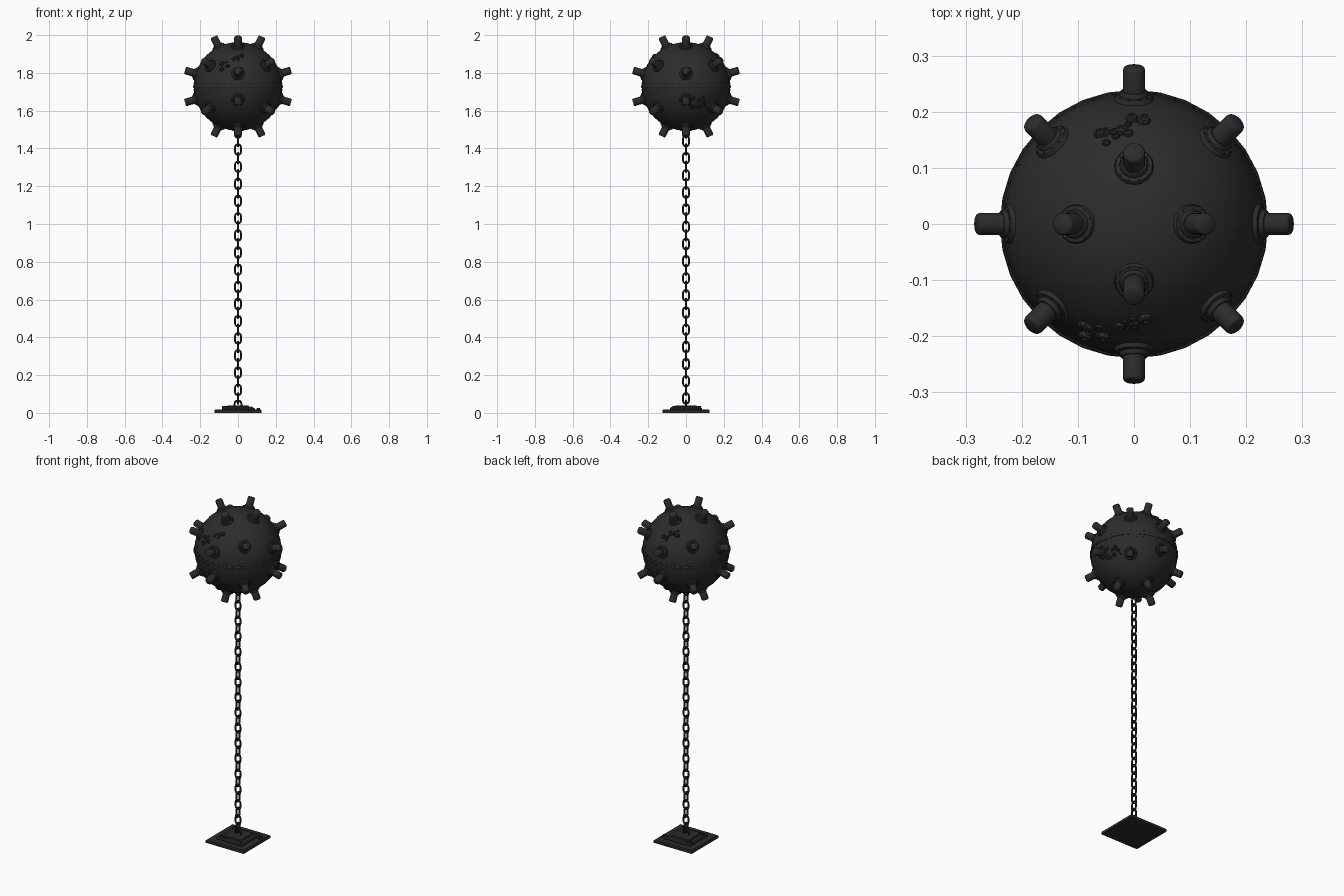
import bpy, bmesh, math, random
from mathutils import Vector, Matrix

if "Cube" in bpy.data.objects:
    bpy.data.objects.remove(bpy.data.objects["Cube"])

random.seed(4)
C = Vector((0, 0, 1.728))   # centre of the ball
R = 0.235

iron = bpy.data.materials.new("dark_iron")
iron.diffuse_color = (0.025, 0.025, 0.025, 1)
iron.use_nodes = True
iron.node_tree.nodes["Principled BSDF"].inputs["Base Color"].default_value = iron.diffuse_color


def finish(name, bm, smooth=True):
    bmesh.ops.recalc_face_normals(bm, faces=bm.faces)
    me = bpy.data.meshes.new(name)
    bm.to_mesh(me)
    bm.free()
    ob = bpy.data.objects.new(name, me)
    bpy.context.collection.objects.link(ob)
    me.materials.append(iron)
    if smooth:
        bpy.context.view_layer.objects.active = ob
        ob.select_set(True)
        bpy.ops.object.shade_smooth_by_angle(angle=math.radians(40))
        ob.select_set(False)
    return ob


def lathe(bm, profile, mat, n=16):
    """Spin (radius, height) points round local z, capping both ends."""
    rings = [[bm.verts.new(mat @ Vector((r * math.cos(2 * math.pi * i / n),
                                         r * math.sin(2 * math.pi * i / n), h)))
              for i in range(n)] for r, h in profile]
    for a, b in zip(rings, rings[1:]):
        for i in range(n):
            bm.faces.new((a[i], a[(i + 1) % n], b[(i + 1) % n], b[i]))
    bm.faces.new(rings[0])
    bm.faces.new(rings[-1])


def outward(d):
    """Frame at the ball centre with z along direction d."""
    return Matrix.Translation(C) @ d.to_track_quat('Z', 'Y').to_matrix().to_4x4()


def polar(az, el):
    az, el = math.radians(az), math.radians(el)
    return Vector((math.cos(az) * math.cos(el), math.sin(az) * math.cos(el), math.sin(el)))


def blob(bm, mat, r, flat=0.7):
    bmesh.ops.create_icosphere(bm, subdivisions=1, radius=r,
                               matrix=mat @ Matrix.Diagonal((1, 1, flat, 1)))


# ball
bm = bmesh.new()
bmesh.ops.create_uvsphere(bm, u_segments=32, v_segments=16, radius=R,
                          matrix=Matrix.Translation(C))
finish("ball", bm)

# equator seam with two rows of rivets
bm = bmesh.new()
lathe(bm, [(0.2, -0.006), (0.237, -0.006), (0.239, -0.003), (0.239, 0.003),
           (0.237, 0.006), (0.2, 0.006)], Matrix.Translation(C), 32)
finish("seam_band", bm)
bm = bmesh.new()
for s in (-1, 1):
    for i in range(40):
        blob(bm, outward(polar(i * 9, s * 4)) @ Matrix.Translation((0, 0, R - 0.001)), 0.0035)
finish("seam_rivets", bm)

# horns: three rings above and below the equator
dirs = []
for s in (-1, 1):
    for k in range(4):
        dirs += [polar(90 * k, s * 64), polar(90 * k, s * 17), polar(90 * k + 45, s * 28)]
horns, flanges, rivets = bmesh.new(), bmesh.new(), bmesh.new()
for d in dirs:
    m = outward(d)
    lathe(horns, [(0.02, 0.225), (0.02, 0.287), (0.0185, 0.291), (0.016, 0.293)], m)
    lathe(flanges, [(0.035, 0.222), (0.035, 0.236), (0.033, 0.239), (0.026, 0.240),
                    (0.025, 0.246), (0.023, 0.248), (0.018, 0.248)], m)
    for i in range(10):
        a = i * math.pi / 5
        blob(rivets, m @ Matrix.Translation((0.0295 * math.cos(a), 0.0295 * math.sin(a), 0.2395)),
             0.0025)
finish("horns", horns)
finish("horn_flanges", flanges)
finish("horn_rivets", rivets)

# barnacle clusters: aim point relative to ball centre, spread, count
clusters = [((-0.075, -0.19, 0.11), 0.024, 7), ((0.0, -0.18, 0.15), 0.026, 7),
            ((-0.045, 0.155, 0.17), 0.02, 5), ((0.0, 0.18, 0.145), 0.024, 7),
            ((0.21, 0.045, -0.085), 0.024, 7), ((0.2, 0.09, -0.09), 0.024, 6)]


def barnacle(bm, m, r):
    lathe(bm, [(r, -0.004), (r, r * 0.35), (r * 0.8, r * 0.75), (r * 0.5, r * 0.85),
               (r * 0.35, r * 0.55)], m, 8)


bm = bmesh.new()
for p, spread, n in clusters:
    for i in range(n):
        off = Vector([random.uniform(-spread, spread) for _ in range(3)])
        m = outward((Vector(p) + off).normalized()) @ Matrix.Translation((0, 0, 0.232))
        barnacle(bm, m, random.uniform(0.006, 0.013))
finish("barnacles", bm)


# chain of alternating oval links
def link(bm, z, turned, hw=0.0155, hh=0.028, wire=0.0052, n=8):
    path = []
    for s in (1, -1):
        for i in range(7):
            a = math.pi * i / 6 + (0 if s > 0 else math.pi)
            path.append((hw * math.cos(a), s * (hh - hw) + hw * math.sin(a), a))
    rot = Matrix.Rotation(math.pi / 2 if turned else 0, 4, 'Z')
    rings = []
    for x, h, a in path:
        ring = []
        for j in range(n):
            t = 2 * math.pi * j / n
            o = wire * math.cos(t)
            v = Vector((x + o * math.cos(a), wire * math.sin(t), h + o * math.sin(a)))
            ring.append(bm.verts.new(rot @ v + Vector((0, 0, z))))
        rings.append(ring)
    for i in range(len(rings)):
        a, b = rings[i], rings[(i + 1) % len(rings)]
        for j in range(n):
            bm.faces.new((a[j], a[(j + 1) % n], b[(j + 1) % n], b[j]))


bm = bmesh.new()
for i in range(32):
    link(bm, 0.0766 + 0.04543 * i, i % 2 == 0)
finish("chain", bm)

# shackles at both ends of the chain
bm = bmesh.new()
link(bm, 0.04, False, 0.018, 0.026)
link(bm, 0.0766 + 0.04543 * 32, True)
lathe(bm, [(0.03, 1.492), (0.03, 1.5), (0.02, 1.515)], Matrix.Identity(4))
finish("shackles", bm)


# stepped square anchor plate
def slab(bm, half, z0, z1, ch):
    turn = Matrix.Rotation(math.pi / 4, 4, 'Z')
    q = math.sqrt(2)
    lathe(bm, [(half * q, z0), (half * q, z1 - ch), ((half - ch) * q, z1)], turn, 4)


bm = bmesh.new()
slab(bm, 0.125, 0, 0.018, 0.005)
slab(bm, 0.085, 0.016, 0.03, 0.006)
slab(bm, 0.06, 0.028, 0.038, 0.004)
finish("anchor_plate", bm, False)

# bolts and barnacles on the plate
bm = bmesh.new()
for x in (-0.07, 0.07):
    for y in (-0.07, 0.07):
        blob(bm, Matrix.Translation((x, y, 0.03)), 0.006)
for cx, cy, z in ((-0.05, -0.07, 0.03), (0.095, 0.06, 0.018), (-0.06, 0.06, 0.03)):
    for i in range(5):
        p = Vector((cx + random.uniform(-0.018, 0.018), cy + random.uniform(-0.015, 0.015), z))
        barnacle(bm, Matrix.Translation(p), random.uniform(0.005, 0.01))
finish("plate_details", bm)
